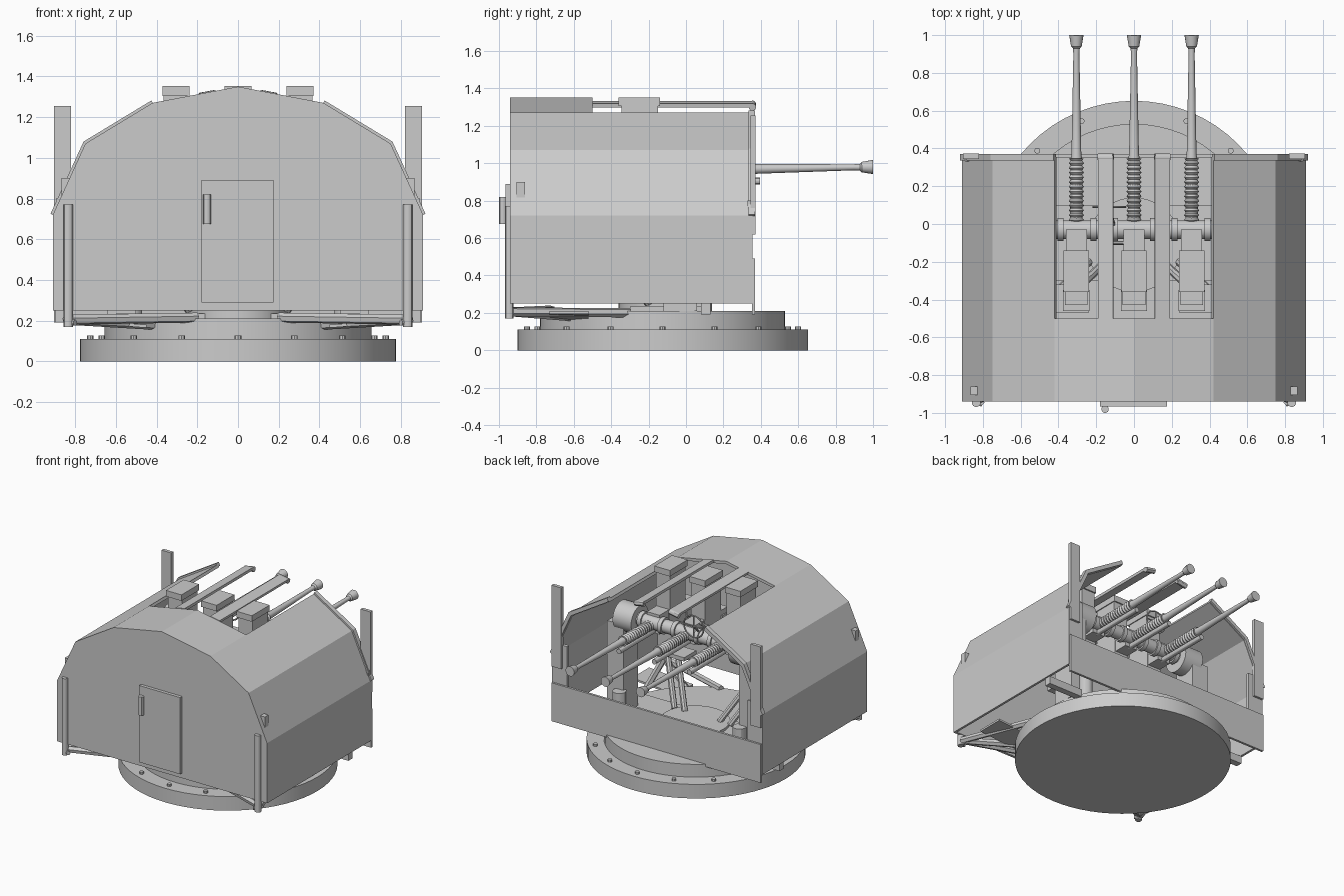
import bpy, bmesh, math
from mathutils import Vector

if "Cube" in bpy.data.objects:
    bpy.data.objects.remove(bpy.data.objects["Cube"])

round_parts = []


def make(name, verts, faces):
    me = bpy.data.meshes.new(name)
    me.from_pydata([tuple(v) for v in verts], [], faces)
    bm = bmesh.new()
    bm.from_mesh(me)
    bmesh.ops.recalc_face_normals(bm, faces=bm.faces)
    bm.to_mesh(me)
    bm.free()
    ob = bpy.data.objects.new(name, me)
    bpy.context.collection.objects.link(ob)
    return ob


def prism(name, pts, y0, y1):
    n = len(pts)
    verts = [(x, y, z) for y in (y0, y1) for x, z in pts]
    faces = [list(range(n)), list(range(n, 2 * n))]
    faces += [[i, (i + 1) % n, (i + 1) % n + n, i + n] for i in range(n)]
    return make(name, verts, faces)


def box(name, x0, x1, y0, y1, z0, z1):
    return prism(name, [(x0, z0), (x1, z0), (x1, z1), (x0, z1)], y0, y1)


def lathe(name, p0, p1, profile, n=16):
    """Revolve (t, radius) pairs about the line p0-p1; t is distance from p0."""
    p0, d = Vector(p0), (Vector(p1) - Vector(p0)).normalized()
    u = d.orthogonal().normalized()
    w = d.cross(u)
    verts, faces = [], []
    for t, r in profile:
        for i in range(n):
            a = math.tau * i / n
            verts.append(p0 + d * t + (u * math.cos(a) + w * math.sin(a)) * r)
    for k in range(len(profile) - 1):
        for i in range(n):
            j = (i + 1) % n
            faces.append([k * n + i, k * n + j, k * n + n + j, k * n + n + i])
    faces += [list(range(n)), list(range(len(verts) - n, len(verts)))]
    ob = make(name, verts, faces)
    round_parts.append(ob)
    return ob


def rod(name, p0, p1, r, n=12):
    return lathe(name, p0, p1, [(0, r), ((Vector(p1) - Vector(p0)).length, r)], n)


def sheet(name, pts, y0, y1, outer=1.0, inner=0.98):
    """Bent plate following an (x, z) line."""
    def sc(k):
        return [(x * k, .25 + (z - .25) * k) for x, z in pts]
    return prism(name, sc(outer) + sc(inner)[::-1], y0, y1)


# Round base with bolts, turntable ring and pivot
CY = -.125
rod("base_plate", (0, CY, 0), (0, CY, .11), .777, 64)
rod("turntable", (0, CY, .11), (0, CY, .21), .655, 64)
rod("pivot_disc", (0, -.11, .2), (0, -.11, .255), .25, 40)
for i in range(16):
    a = math.tau * i / 16
    x, y = .725 * math.cos(a), CY + .725 * math.sin(a)
    rod("base_bolt", (x, y, .10), (x, y, .127), .016, 8)

# Shield: front wall, closed front roof, sides and roof strips
half = [(.91, .25), (.91, .72), (.75, 1.07), (.42, 1.27)]
full = half + [(0, 1.35)] + [(-x, z) for x, z in half[::-1]]
prism("shield_front", full, -.94, -.92)
sheet("shield_hood", full, -.93, -.5)


def roof(x):
    return 1.35 - .19 * abs(x)


for s in (1, -1):
    side = [(s * x, z) for x, z in half]
    sheet("shield_side", side, -.5, .355)
    sheet("shield_rear_flange", side[1:], .335, .37, 1.012, .985)
    sheet("roof_strip", [(s * .11, roof(.11)), (s * .19, roof(.19))], -.5, .36, 1.004, .985)
    rod("roof_strip_lip", (s * .11, .355, 1.315), (s * .19, .355, 1.3), .02)
    # Rear posts, side lugs and front corner rails
    box("rear_post", s * .82, s * .905, .345, .372, .62, 1.255)
    box("rear_post_inner", s * .78, s * .895, .33, .355, .25, .8)
    box("side_lug", s * .81, s * .866, -.905, -.86, .80, .90)
    rod("corner_rail", (s * .835, -.945, .17), (s * .835, -.945, .77), .024)
    rod("corner_rail_brace", (s * .80, -.955, .19), (s * .83, -.93, .19), .015)
    # Under-floor outriggers
    for i, (x, y, z) in enumerate([(.42, -.62, .18), (.2, -.72, .215), (.6, -.30, .2)]):
        rod("outrigger", (s * .84, -.93, .205), (s * x, y, z), .025, 6)
    prism("foot_plate", [(s * .45, .165), (s * .83, .195), (s * .83, .21), (s * .45, .18)],
          -.73, -.52)
    box("floor_bracket", s * .6, s * .9, .08, .13, .19, .25)
    # Gun cradle pillars, end drums and struts
    box("pillar", s * .5, s * .64, -.12, .06, .21, .93)
    rod("pillar_foot", (s * .52, .08, .2), (s * .52, .08, .42), .05)
    rod("trunnion_drum", (s * .42, -.03, .96), (s * .58, -.03, .96), .11, 24)
    for dx in (0, .09):
        rod("seat_strut", (s * (.15 + dx), -.2, .25), (s * (.33 + dx), -.37, .58), .022, 8)
    box("seat", s * .24, s * .42, -.47, -.32, .57, .60)

box("pedestal_plate", -.6, .6, -.3, .1, .205, .235)
box("rear_panel", -.905, .905, .352, .37, .19, .49)

# Door and handle
box("door", -.18, .175, -.965, -.935, .29, .89)
rod("door_handle", (-.153, -.98, .675), (-.153, -.98, .82), .02)

# Trunnion shaft with collars
rod("trunnion_shaft", (-.45, -.03, .97), (.45, -.03, .97), .05, 20)
for x in (-.39, -.215, -.10, .10, .215, .39):
    rod("trunnion_collar", (x - .016, -.03, .97), (x + .016, -.03, .97), .062, 20)

# Three guns with barrel, recoil spring, receiver and magazine
for x in (-.305, 0, .305):
    p0, p1 = (x, -.05, .962), (x, 1, .98)
    lathe("barrel", p0, p1, [(0, .034), (.40, .03), (.42, .026), (.68, .021), (.95, .016),
                             (.98, .018), (.99, .028), (1.05, .038)])
    lathe("recoil_spring", p0, p1,
          [(.06 + .0125 * i, .04 if i % 2 else .03) for i in range(28)])
    rod("recoil_tube", (x, -.05, .905), (x, .395, .905), .02)
    box("breech", x - .055, x + .055, -.16, -.03, .89, 1.04)
    box("receiver", x - .06, x + .06, -.43, -.14, .86, 1.04)
    box("receiver_rear", x - .07, x + .07, -.46, -.35, .90, 1.0)
    box("magazine", x - .06, x + .06, -.345, -.15, 1.0, 1.31)
    box("magazine_cap", x - .067, x + .067, -.36, -.14, 1.305, 1.352)

# Aiming handwheel
wx, wy, wz = -.13, .09, 1.1
bpy.ops.mesh.primitive_torus_add(location=(wx, wy, wz), rotation=(math.pi / 2, 0, 0),
                                 major_radius=.085, minor_radius=.006,
                                 major_segments=28, minor_segments=6)
bpy.context.object.name = "handwheel"
round_parts.append(bpy.context.object)
for i in range(2):
    a = math.pi * i / 2
    dx, dz = .085 * math.cos(a), .085 * math.sin(a)
    rod("handwheel_spoke", (wx - dx, wy, wz - dz), (wx + dx, wy, wz + dz), .005, 6)
rod("handwheel_shaft", (wx, wy, wz), (-.1, -.03, 1.0), .008, 8)
rod("elevation_lever", (-.12, -.1, 1.03), (-.04, -.1, 1.03), .01, 8)

# Smooth shading on round parts, sharp edges kept
bpy.ops.object.select_all(action='DESELECT')
for ob in round_parts:
    ob.select_set(True)
bpy.context.view_layer.objects.active = round_parts[0]
bpy.ops.object.shade_smooth_by_angle(angle=math.radians(30))
